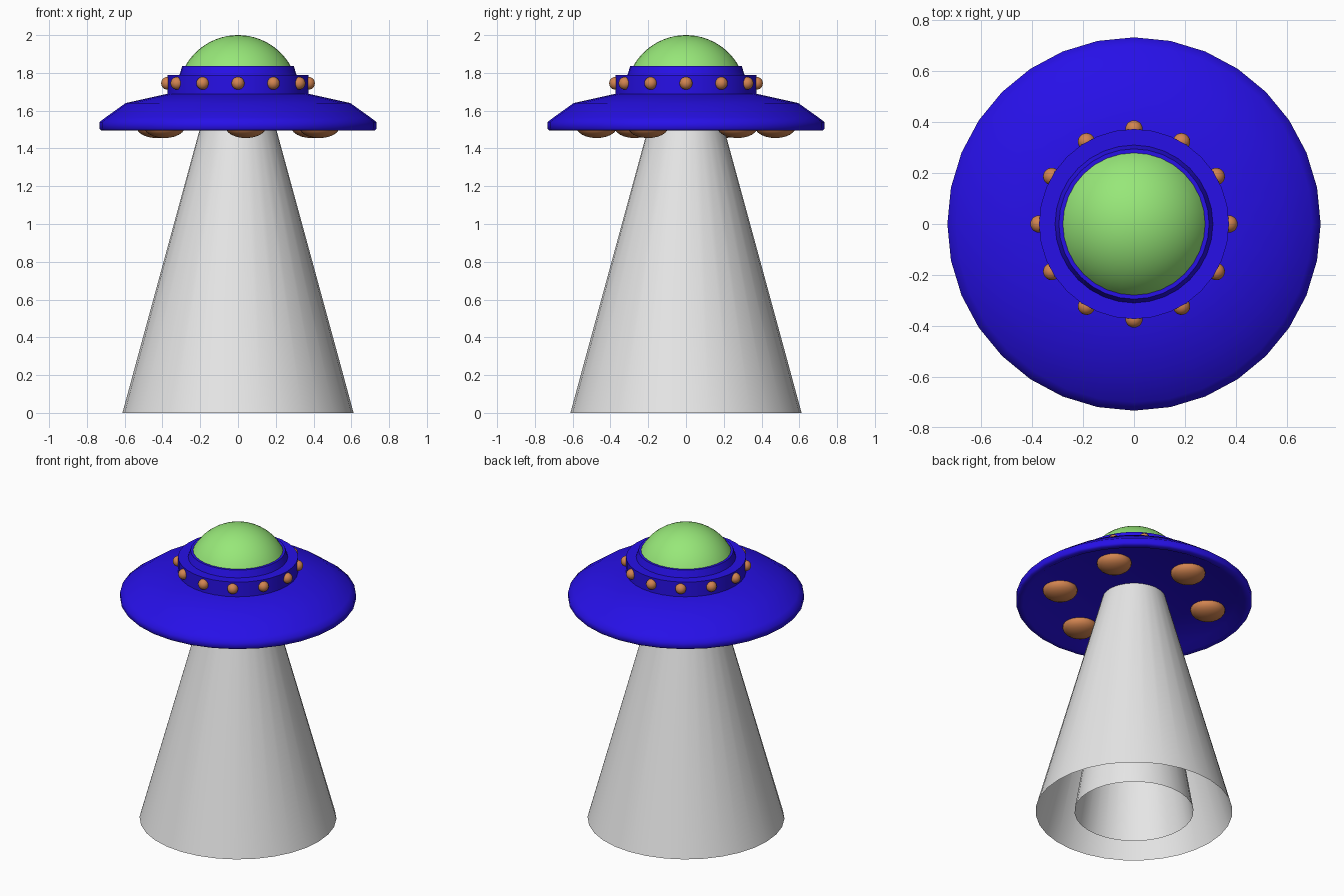
import bpy
import bmesh
from math import pi, sin, cos, radians, sqrt

default = bpy.data.objects.get("Cube")
if default:
    bpy.data.objects.remove(default, do_unlink=True)


def material(name, rgb):
    mat = bpy.data.materials.new(name)
    mat.use_nodes = True
    color = (*rgb, 1.0)
    mat.diffuse_color = color
    mat.node_tree.nodes["Principled BSDF"].inputs["Base Color"].default_value = color
    return mat


BLUE = material("hull blue", (0.02, 0.005, 0.80))
GREEN = material("dome green", (0.31, 0.80, 0.19))
ORANGE = material("lamp orange", (0.64, 0.23, 0.08))
GREY = material("beam grey", (0.80, 0.80, 0.80))


def finish(bm, name, mat, angle):
    mesh = bpy.data.meshes.new(name)
    bm.to_mesh(mesh)
    bm.free()
    obj = bpy.data.objects.new(name, mesh)
    bpy.context.collection.objects.link(obj)
    mesh.materials.append(mat)
    bpy.ops.object.select_all(action="DESELECT")
    obj.select_set(True)
    bpy.context.view_layer.objects.active = obj
    bpy.ops.object.shade_smooth_by_angle(angle=radians(angle))
    return obj


def lathe(name, profile, mat, segments=32, angle=60):
    """Turn (radius, height) points around the z axis."""
    bm = bmesh.new()
    verts = [bm.verts.new((r, 0, z)) for r, z in profile]
    edges = [bm.edges.new(pair) for pair in zip(verts, verts[1:])]
    bmesh.ops.spin(bm, geom=verts + edges, cent=(0, 0, 0), axis=(0, 0, 1),
                   angle=2 * pi, steps=segments)
    bmesh.ops.remove_doubles(bm, verts=bm.verts, dist=0.0005)
    bmesh.ops.recalc_face_normals(bm, faces=bm.faces)
    return finish(bm, name, mat, angle)


def lamp_ring(name, count, start, ring_radius, height, size):
    """Place a ring of squashed balls around the z axis."""
    for i in range(count):
        a = radians(start) + 2 * pi * i / count
        bm = bmesh.new()
        bmesh.ops.create_uvsphere(bm, u_segments=24, v_segments=12, radius=1)
        bmesh.ops.scale(bm, vec=size, verts=bm.verts)
        bmesh.ops.translate(bm, verts=bm.verts,
                            vec=(ring_radius * cos(a), ring_radius * sin(a), height))
        finish(bm, f"{name}_{i + 1}", ORANGE, 180)


# Saucer hull with recessed underside
lathe("saucer_hull", [
    (0, 1.525), (0.64, 1.525), (0.69, 1.495), (0.725, 1.495), (0.733, 1.505),
    (0.733, 1.54), (0.70, 1.565), (0.595, 1.64), (0.37, 1.69), (0, 1.69)], BLUE)

# Stepped collar under the dome
lathe("collar", [
    (0, 1.68), (0.373, 1.68), (0.373, 1.79), (0.31, 1.79),
    (0.295, 1.836), (0, 1.836)], BLUE)

# Glass dome, the top of a ball
R, TOP, BASE = 0.32, 2.0, 1.83
steps = 12
arc = []
for i in range(steps + 1):
    t = i / steps
    z = BASE + (TOP - BASE) * sin(t * pi / 2)
    arc.append((sqrt(max(0, R * R - (z - TOP + R) ** 2)), z))
lathe("dome", arc, GREEN, angle=180)

# Lamps around the collar and under the saucer
lamp_ring("collar_lamp", 12, 0, 0.373, 1.745, (0.034, 0.034, 0.034))
lamp_ring("underside_lamp", 6, 35, 0.475, 1.515, (0.108, 0.108, 0.06))

# Open outer and inner light beams
lathe("outer_beam", [(0.612, 0), (0.195, 1.53)], GREY)
lathe("inner_beam", [(0.37, 0), (0.12, 1.53)], GREY)
